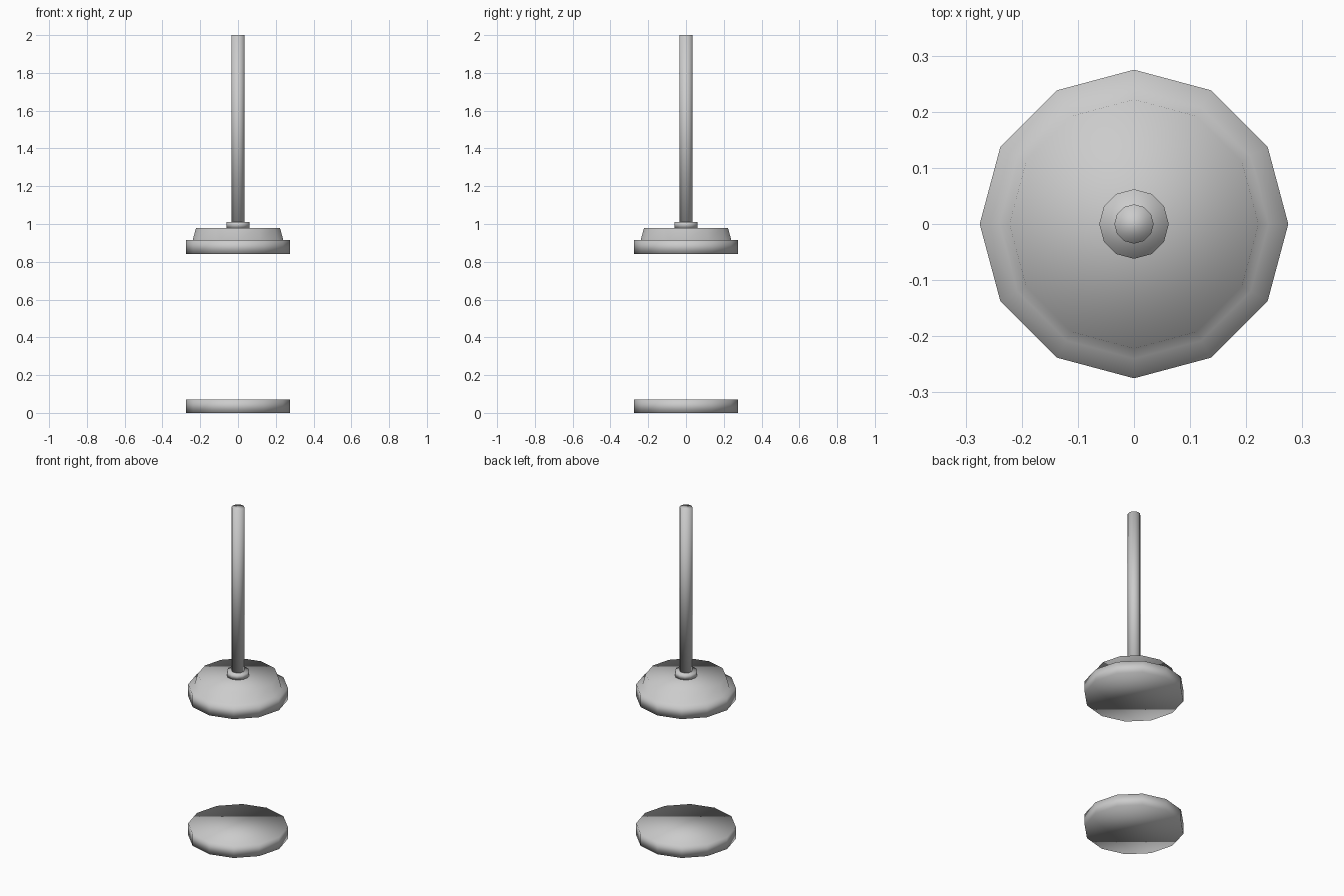
import bpy, bmesh
from math import cos, sin, tau

if "Cube" in bpy.data.objects:
    bpy.data.objects.remove(bpy.data.objects["Cube"])

SIDES = 12


def lathe(name, profile):
    """Capped 12-sided solid of revolution from (radius, z) points, smooth shaded."""
    bm = bmesh.new()
    rings = [[bm.verts.new((r * cos(tau * i / SIDES), r * sin(tau * i / SIDES), z))
              for i in range(SIDES)] for r, z in profile]
    for low, high in zip(rings, rings[1:]):
        for i in range(SIDES):
            j = (i + 1) % SIDES
            bm.faces.new((low[i], low[j], high[j], high[i]))
    bm.faces.new(rings[0][::-1])
    bm.faces.new(rings[-1])
    for f in bm.faces:
        f.smooth = True
    mesh = bpy.data.meshes.new(name)
    bm.to_mesh(mesh)
    bm.free()
    obj = bpy.data.objects.new(name, mesh)
    bpy.context.collection.objects.link(obj)
    return obj


# lower plate of the lantern
lathe("lower_plate", [(0.275, 0.0), (0.275, 0.072)])

# upper plate with its tapered cap
lathe("upper_cap", [(0.275, 0.842), (0.275, 0.915), (0.24, 0.915), (0.222, 0.98)])

# collar and hanging rod
lathe("rod_collar", [(0.062, 0.98), (0.062, 1.01)])
lathe("hanging_rod", [(0.035, 1.01), (0.035, 2.0)])
